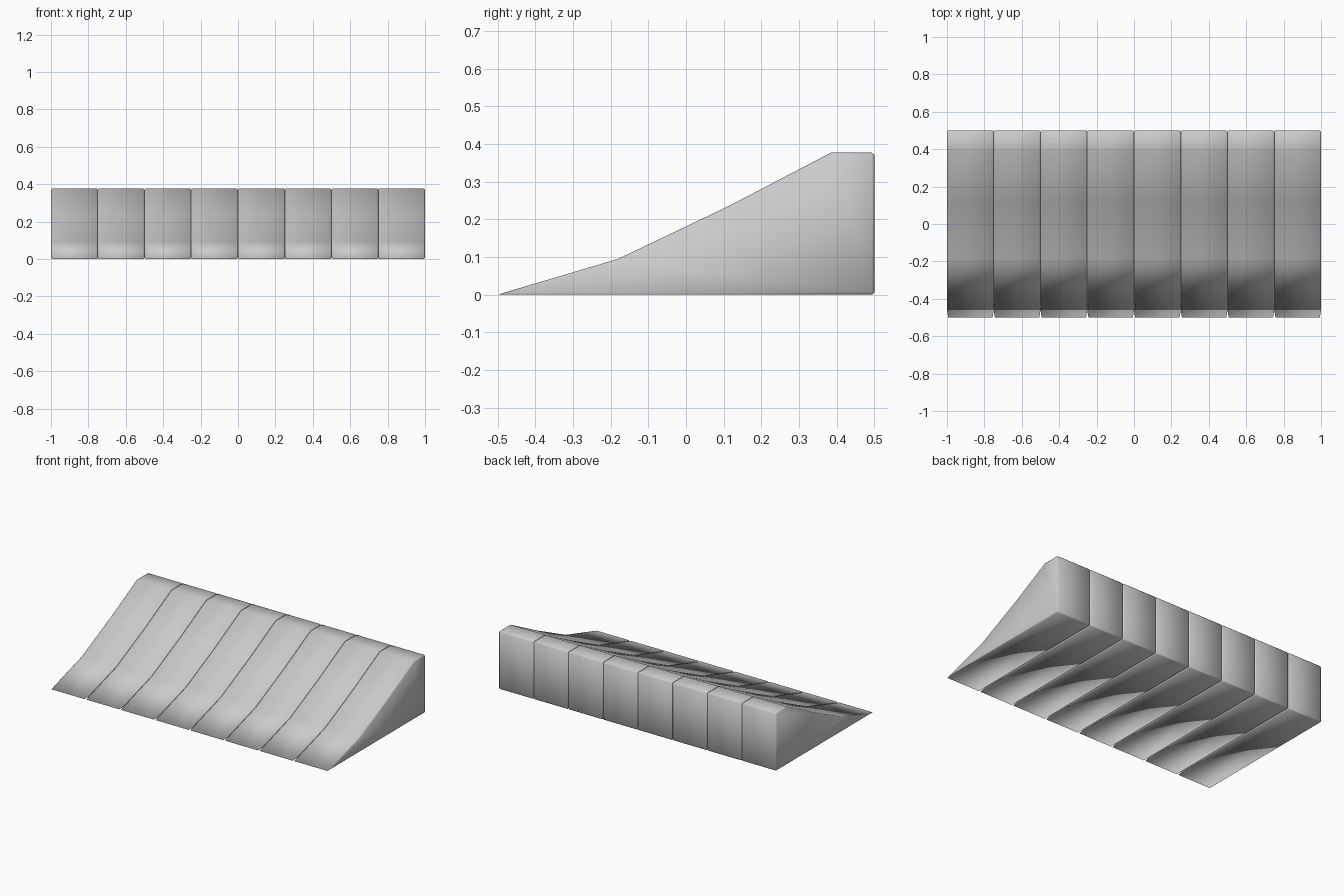
import bpy, bmesh

if "Cube" in bpy.data.objects:
    bpy.data.objects.remove(bpy.data.objects["Cube"])

# Side profile of the ramp (y, z), starting at the thin front tip
PROFILE = [(-0.5, 0.0), (0.5, 0.0), (0.5, 0.377), (0.385, 0.377),
           (0.115, 0.236), (-0.18, 0.095)]
COUNT, WIDTH, BEVEL = 8, 0.25, 0.006


def wedge_segment(name, x0):
    bm = bmesh.new()
    face = bm.faces.new([bm.verts.new((x0, y, z)) for y, z in PROFILE])
    ext = bmesh.ops.extrude_face_region(bm, geom=[face])
    verts = [v for v in ext["geom"] if isinstance(v, bmesh.types.BMVert)]
    bmesh.ops.translate(bm, verts=verts, vec=(WIDTH, 0, 0))
    bmesh.ops.recalc_face_normals(bm, faces=bm.faces[:])

    # soften hard edges, keeping the front tip sharp
    edges = [e for e in bm.edges
             if e.calc_face_angle(0) > 0.6
             and not all(v.co.y < -0.49 for v in e.verts)]
    bmesh.ops.bevel(bm, geom=edges, offset=BEVEL, segments=1,
                    affect='EDGES', clamp_overlap=True)
    bmesh.ops.recalc_face_normals(bm, faces=bm.faces[:])
    for f in bm.faces:
        f.smooth = True

    mesh = bpy.data.meshes.new(name)
    bm.to_mesh(mesh)
    bm.free()
    obj = bpy.data.objects.new(name, mesh)
    bpy.context.collection.objects.link(obj)


# Row of identical ramp segments side by side
for i in range(COUNT):
    wedge_segment(f"ramp_segment_{i + 1}", -1 + i * WIDTH)
